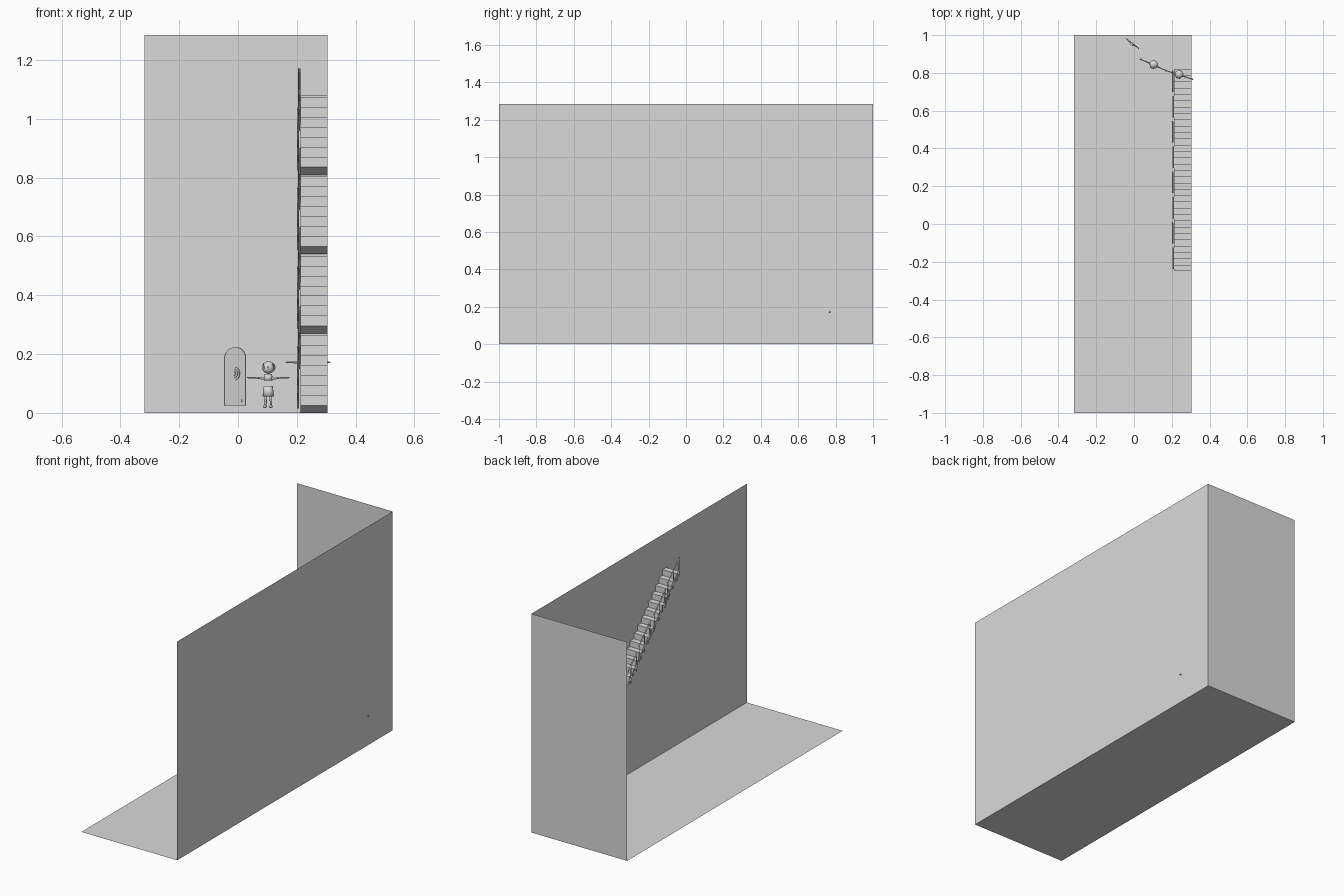
import bpy, bmesh, math
from mathutils import Matrix, Vector

if "Cube" in bpy.data.objects:
    bpy.data.objects.remove(bpy.data.objects["Cube"])

grey = bpy.data.materials.new("plain_grey")
grey.diffuse_color = (0.7, 0.7, 0.7, 1)
grey.use_nodes = True
grey.node_tree.nodes["Principled BSDF"].inputs["Base Color"].default_value = grey.diffuse_color


def make(name, bm, smooth=False):
    me = bpy.data.meshes.new(name)
    bm.to_mesh(me)
    bm.free()
    me.materials.append(grey)
    for p in me.polygons:
        p.use_smooth = smooth
    ob = bpy.data.objects.new(name, me)
    bpy.context.collection.objects.link(ob)
    return ob


def quad(name, pts):
    bm = bmesh.new()
    bm.faces.new([bm.verts.new(p) for p in pts])
    return make(name, bm)


def extrude(bm, pts, vec):
    f = bm.faces.new([bm.verts.new(p) for p in pts])
    r = bmesh.ops.extrude_face_region(bm, geom=[f])
    bmesh.ops.translate(bm, vec=vec, verts=[v for v in r["geom"] if isinstance(v, bmesh.types.BMVert)])
    bmesh.ops.recalc_face_normals(bm, faces=bm.faces)


def bar(bm, a, b, r1, r2=None, n=8):
    """Round or square bar between two points"""
    a, b = Vector(a), Vector(b)
    d = b - a
    m = Matrix.Translation((a + b) / 2) @ d.to_track_quat('Z', 'Y').to_matrix().to_4x4()
    bmesh.ops.create_cone(bm, cap_ends=True, segments=n, radius1=r1,
                          radius2=r1 if r2 is None else r2, depth=d.length, matrix=m)


def ball(bm, c, s, u=16, v=10):
    m = Matrix.Translation(c) @ Matrix.Diagonal((*s, 1))
    bmesh.ops.create_uvsphere(bm, u_segments=u, v_segments=v, radius=1, matrix=m)


# Room: floor, back wall, right wall
L, R, H = -0.318, 0.305, 1.285
quad("floor", [(L, -1, 0), (R, -1, 0), (R, 1, 0), (L, 1, 0)])
quad("back_wall", [(L, 1, 0), (R, 1, 0), (R, 1, H), (L, 1, H)])
quad("right_wall", [(R, 1, 0), (R, -1, 0), (R, -1, H), (R, 1, H)])
quad("wall_panel", [(0.302, 0.15, 0.78), (0.302, -0.27, 0.78), (0.302, -0.27, 0.94), (0.302, 0.15, 0.94)])
quad("floor_patch", [(0.105, 0.468, 0.002), (0.15, 0.468, 0.002), (0.15, 0.502, 0.002), (0.105, 0.502, 0.002)])

# Staircase: four flights of eight steps rising towards the front
N, Y0, RUN, RISE = 32, 0.82, 1.07 / 32, 1.08 / 32
for f in range(4):
    top = [(0.213, Y0 - f * 8 * RUN, f * 8 * RISE)]
    for i in range(f * 8, f * 8 + 8):
        top += [(0.213, Y0 - i * RUN, (i + 1) * RISE), (0.213, Y0 - (i + 1) * RUN, (i + 1) * RISE)]
    low = [(x, y - 0.007, max(z - 0.008, 0)) for x, y, z in top[1:-1]]
    bm = bmesh.new()
    end = (0.213, top[-1][1], top[-1][2] - 0.008)
    start = (0.213, top[0][1] - 0.007, top[0][2])
    extrude(bm, top + [end] + low[::-1][:-1] + [start], (R - 0.001 - 0.213, 0, 0))
    make(f"stair_flight_{f + 1}", bm)

# Railing: eight separate sections along the open side
for k in range(8):
    x = 0.208 if k % 2 else 0.204
    ya = Y0 - 0.01 - k * 4 * RUN
    yb = ya - 0.11
    g = lambda y: (Y0 - y) * RISE / RUN
    bm = bmesh.new()
    for h in (0.03, 0.105):
        bar(bm, (x, ya, g(ya) + h), (x, yb, g(yb) + h), 0.004, n=4)
    for t in (0.04, 0.5, 0.96):
        y = ya + (yb - ya) * t
        bar(bm, (x, y, g(y)), (x, y, g(y) + 0.105), 0.003, n=4)
    make(f"railing_{k + 1}", bm)


# Arched panel with round ornament, standing askew by the back wall
def place(ob, loc, deg):
    ob.matrix_world = Matrix.Translation(loc) @ Matrix.Rotation(math.radians(deg), 4, 'Z')


AL, AD = (-0.009, 0.957, 0), -38
hw = 0.045


def arch(w, z0, zc, y):
    return [(-w, y, z0), (w, y, z0)] + [(w * math.cos(a), y, zc + 0.82 * w * math.sin(a))
            for a in [math.pi * i / 16 for i in range(17)]]


bm = bmesh.new()
extrude(bm, arch(hw, 0.025, 0.187, 0.002), (0, -0.004, 0))
place(make("arched_panel", bm), AL, AD)
bm = bmesh.new()
extrude(bm, [(-0.03, -0.002, 0.037), (0.03, -0.002, 0.037), (0.03, -0.002, 0.045), (-0.03, -0.002, 0.045)], (0, -0.003, 0))
place(make("panel_foot_strip", bm), AL, AD)
bm = bmesh.new()
for r, d in ((0.022, 0.005), (0.015, 0.008), (0.008, 0.011)):
    bar(bm, (0, -0.001, 0.134), (0, -d, 0.134), r, n=20)
place(make("panel_ornament", bm), AL, AD)


# Two child figures with arms outstretched
def figure(tag, loc, deg):
    parts = {}
    bm = bmesh.new()
    for i in range(3):
        z = (0.02, 0.075, 0.105, 0.114)
        r = (0.02, 0.0155, 0.013, 0.006)
        bar(bm, (0, 0, z[i] + 0.018), (0, 0, z[i + 1] + 0.01 if i else z[1] + 0.0), r[i], r[i + 1], 14)
    parts["dress"] = bm
    bm = bmesh.new()
    for s in (-1, 1):
        bar(bm, (s * 0.01, 0, 0.006), (s * 0.009, 0, 0.045), 0.004)
        ball(bm, (s * 0.011, -0.004, 0.005), (0.0065, 0.011, 0.005), 10, 6)
    parts["legs"] = bm
    bm = bmesh.new()
    for s in (-1, 1):
        bar(bm, (s * 0.008, 0, 0.1), (s * 0.035, 0, 0.102), 0.0055, 0.0035)
        bar(bm, (s * 0.035, 0, 0.102), (s * 0.066, 0, 0.103), 0.0032, 0.0022)
        ball(bm, (s * 0.072, 0, 0.103), (0.008, 0.004, 0.0025), 10, 6)
    parts["arms"] = bm
    bm = bmesh.new()
    bar(bm, (0, 0, 0.108), (0, 0, 0.122), 0.005)
    ball(bm, (0, -0.001, 0.136), (0.02, 0.019, 0.019))
    parts["head"] = bm
    bm = bmesh.new()
    ball(bm, (0, 0.003, 0.138), (0.0235, 0.021, 0.0205))
    cut = [v for v in bm.verts if v.co.y < -0.005 and v.co.z < 0.145]
    bmesh.ops.delete(bm, geom=cut, context='VERTS')
    parts["hair"] = bm
    bm = bmesh.new()
    for s in (-1, 1):
        ball(bm, (s * 0.008, -0.018, 0.138), (0.003, 0.002, 0.004), 8, 6)
    parts["eyes"] = bm
    for n, b in parts.items():
        place(make(f"{tag}_{n}", b, True), loc, deg)


figure("floor_figure", (0.103, 0.842, 0.017), -24)
figure("stair_figure", (0.238, 0.79, 0.069), -18)
